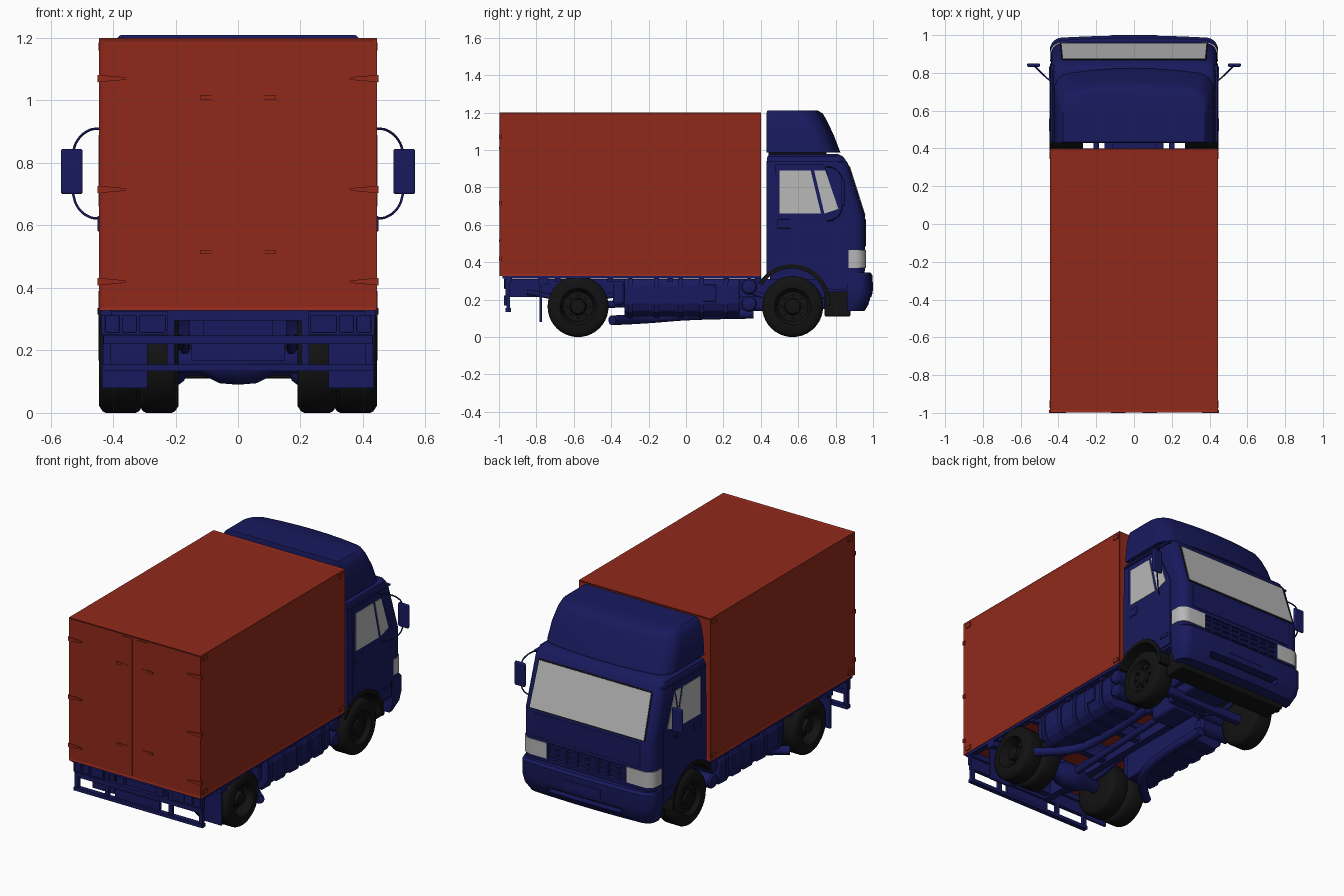
import bpy, bmesh, math
from mathutils import Vector

if "Cube" in bpy.data.objects:
    bpy.data.objects.remove(bpy.data.objects["Cube"])


def material(name, rgb):
    m = bpy.data.materials.new(name)
    m.diffuse_color = (*rgb, 1)
    m.use_nodes = True
    m.node_tree.nodes["Principled BSDF"].inputs["Base Color"].default_value = m.diffuse_color
    return m


RED = material("red", (0.28, 0.022, 0.011))
BLUE = material("blue", (0.009, 0.010, 0.11))
BLACK = material("black", (0.006, 0.006, 0.006))
GLASS = material("glass", (0.48, 0.48, 0.48))
smooth_parts = []


def finish(name, bm, mat, mirror=False, bevel=0.0, smooth=False):
    bmesh.ops.remove_doubles(bm, verts=bm.verts, dist=1e-5)
    bmesh.ops.recalc_face_normals(bm, faces=bm.faces)
    me = bpy.data.meshes.new(name)
    bm.to_mesh(me)
    bm.free()
    me.materials.append(mat)
    o = bpy.data.objects.new(name, me)
    bpy.context.collection.objects.link(o)
    if bevel:
        b = o.modifiers.new("bevel", "BEVEL")
        b.width, b.segments = bevel, 3
    if mirror:
        o.modifiers.new("mirror", "MIRROR")
    if smooth:
        smooth_parts.append(o)
    return o


def prism(name, pts, offset, mat, **kw):
    bm = bmesh.new()
    f = bm.faces.new([bm.verts.new(p) for p in pts])
    ext = bmesh.ops.extrude_face_region(bm, geom=[f], use_keep_orig=True)
    vs = [v for v in ext["geom"] if isinstance(v, bmesh.types.BMVert)]
    bmesh.ops.translate(bm, verts=vs, vec=offset)
    return finish(name, bm, mat, **kw)


def side_panel(name, yz, x0, x1, mat, **kw):
    return prism(name, [(x0, y, z) for y, z in yz], (x1 - x0, 0, 0), mat, **kw)


def box(name, x, y, z, mat, **kw):
    pts = [(x[0], y[0], z[0]), (x[1], y[0], z[0]), (x[1], y[1], z[0]), (x[0], y[1], z[0])]
    return prism(name, pts, (0, 0, z[1] - z[0]), mat, **kw)


def bridge(bm, rings, cap):
    n = len(rings[0])
    for a, b in zip(rings, rings[1:]):
        for i in range(n):
            bm.faces.new((a[i], a[(i + 1) % n], b[(i + 1) % n], b[i]))
    if cap:
        bm.faces.new(rings[0])
        bm.faces.new(rings[-1])


def loft_mesh(levels, grow=0.0):
    # each level: z, back y, front y, half width, front corner radius, front bulge
    bm = bmesh.new()
    rings = []
    for z, yb, yf, hw, r, bulge in levels:
        yf, hw = yf + grow, hw + grow
        half = [(hw - r + r * math.cos(a * math.pi / 14), yf - r + r * math.sin(a * math.pi / 14)) for a in range(8)]
        half += [((hw - r) * k, yf) for k in (0.66, 0.33)]
        half = [(hw, yb)] + [(x, y - bulge * (x / hw) ** 2) for x, y in half]
        pts = half + [(0, yf)] + [(-x, y) for x, y in reversed(half)]
        rings.append([bm.verts.new((x, y, z)) for x, y in pts])
    bridge(bm, rings, True)
    return bm


def lathe(name, profile, y, z, mat, n=40, **kw):
    bm = bmesh.new()
    rings = [[bm.verts.new((x, y + r * math.cos(2 * math.pi * i / n), z + r * math.sin(2 * math.pi * i / n)))
              for i in range(n)] for x, r in profile]
    bridge(bm, rings, True)
    return finish(name, bm, mat, smooth=True, **kw)


def tube(name, paths, radius, mat):
    cu = bpy.data.curves.new(name, "CURVE")
    cu.dimensions, cu.bevel_depth, cu.bevel_resolution = "3D", radius, 3
    cu.resolution_u, cu.use_fill_caps = 6, True
    for path in paths:
        s = cu.splines.new("BEZIER")
        s.bezier_points.add(len(path) - 1)
        for p, co in zip(s.bezier_points, path):
            p.co = co
            p.handle_left_type = p.handle_right_type = "AUTO"
    cu.materials.append(mat)
    bpy.context.collection.objects.link(bpy.data.objects.new(name, cu))


def both(path):
    return [[(s * x, y, z) for x, y, z in path] for s in (1, -1)]


def cut(target, cutter):
    m = target.modifiers.new("cut", "BOOLEAN")
    m.operation, m.object, m.solver = "DIFFERENCE", cutter, "EXACT"
    bpy.context.view_layer.objects.active = target
    bpy.ops.object.modifier_apply(modifier="cut")
    bpy.data.objects.remove(cutter)


def arc(cy, cz, r, a0, a1, n=16):
    return [(cy + r * math.cos(math.radians(a0 + (a1 - a0) * i / n)),
             cz + r * math.sin(math.radians(a0 + (a1 - a0) * i / n))) for i in range(n + 1)]


# Cargo box with recessed panels
cargo = box("cargo_box", (-.445, .445), (-.997, .40), (.327, 1.2), RED)
bm = bmesh.new()
bm.from_mesh(cargo.data)
bmesh.ops.inset_individual(bm, faces=bm.faces[:], thickness=.016, depth=-.004)
bm.to_mesh(cargo.data)
bm.free()
for i, z in enumerate((.335, 1.15)):
    for y in (-.975, .345):
        box("corner_casting", (.438, .447), (y, y + .04), (z + .01, z + .035), RED, mirror=True)
box("door_lock_strip", (.018, .085), (-.997, -.99), (.345, 1.183), RED, mirror=True)
for z in (.515, 1.01):
    box("door_bracket", (.045, .122), (-1, -.99), (z - .007, z + .007), RED, mirror=True)
for z in (.42, .715, 1.07):
    prism("door_hinge", [(.36, -1, z - .004), (.45, -1, z - .012), (.45, -1, z + .012), (.36, -1, z + .004)],
          (0, .015, 0), RED, mirror=True)

# Cab shell, wheel arch and grille opening
cab_levels = [(.24, .43, .93, .435, .06, 0), (.36, .43, .957, .44, .06, 0), (.64, .43, .957, .44, .06, 0),
              (.93, .43, .865, .435, .055, 0), (.965, .435, .84, .425, .05, 0), (.98, .45, .81, .40, .04, 0)]
cab = finish("cab", loft_mesh(cab_levels), BLUE, smooth=True)
cut(cab, lathe("arch_cutter", [(-.6, .2), (.6, .2)], .565, .185, BLUE))
smooth_parts.pop()
cut(cab, box("grille_cutter", (-.265, .265), (.935, 1.1), (.37, .465), BLUE))
for z in (.385, .418, .45):
    box("grille_slat", (-.265, .265), (.93, .952), (z - .006, z + .006), BLUE)
for i in range(7):
    x = -.21 + i * .07
    box("grille_bar", (x - .005, x + .005), (.93, .955), (.37, .465), BLUE)
box("front_panel", (-.36, .36), (.95, .962), (.485, .63), BLUE, bevel=.004)

# Windscreen and its seal, following the slope
n = Vector((0, .953, .302))
for name, w0, w1, z0, z1, t, mat in (("windscreen_seal", .392, .384, .645, .918, .003, BLACK),
                                     ("windscreen", .386, .378, .652, .91, .006, GLASS)):
    y0, y1 = [.957 - (z - .64) * .317 for z in (z0, z1)]
    prism(name, [(-w0, y0, z0), (w0, y0, z0), (w1, y1, z1), (-w1, y1, z1)], n * t, mat)

# Doors, side windows, handles, gutters
side_panel("door", [(.478, .925), (.735, .925), (.85, .68), (.85, .255)] + arc(.565, .185, .207, 20, 115),
           .43, .444, BLUE, mirror=True)
side_panel("door_window", [(.50, .66), (.722, .66), (.667, .89), (.50, .89)], .438, .447, GLASS, mirror=True)
side_panel("quarter_window", [(.74, .66), (.815, .685), (.745, .89), (.685, .89)], .438, .447, GLASS, mirror=True)
box("door_handle", (.44, .45), (.49, .56), (.58, .63), BLUE, mirror=True, bevel=.004)
box("roof_gutter", (.42, .442), (.435, .84), (.932, .942), BLUE, mirror=True)
box("door_step", (.43, .449), (.77, .835), (.315, .335), BLUE, mirror=True)

# Wrap-round headlights, sliced from an enlarged cab section
bm = loft_mesh([(z, .43, .957, .44, .06, 0) for z in (.37, .465)], .005)
for co, no in (((.27, 0, 0), (1, 0, 0)), ((0, .868, 0), (0, 1, 0))):
    bmesh.ops.bisect_plane(bm, geom=bm.verts[:] + bm.edges[:] + bm.faces[:], plane_co=co, plane_no=no,
                           clear_inner=True)
finish("headlight", bm, GLASS, mirror=True, smooth=True)

# Roof wind deflector and its supports
finish("roof_deflector", loft_mesh([(.988, .43, .825, .425, .08, .04), (1.08, .43, .79, .42, .08, .04),
       (1.16, .43, .752, .405, .08, .04), (1.197, .43, .73, .39, .08, .04), (1.21, .435, .705, .375, .08, .04)]),
       BLUE, smooth=True)
box("deflector_support", (.22, .38), (.44, .75), (.97, .99), BLACK, mirror=True)

# Front bumper with intake slot
bumper = finish("front_bumper", loft_mesh([(.14, .86, .955, .42, .06, .015), (.19, .86, .985, .44, .06, .015),
                (.24, .86, .998, .445, .06, .015), (.33, .86, .998, .445, .06, .015),
                (.345, .86, .985, .44, .06, .015)]), BLUE, smooth=True)
cut(bumper, box("slot_cutter", (-.25, .25), (.93, 1.2), (.18, .215), BLUE))
box("intake_mesh", (-.25, .25), (.925, .935), (.18, .215), BLACK)
box("front_plate", (-.12, .12), (.985, 1.0), (.245, .295), BLUE)
box("cab_lower_skirt", (-.38, .38), (.74, .88), (.11, .25), BLACK, bevel=.01)

# Mirrors on looped arms
box("mirror", (.497, .567), (.832, .85), (.70, .845), BLUE, mirror=True, bevel=.008)
tube("mirror_arm", both([(.44, .755, .91), (.475, .785, .905), (.515, .825, .87), (.53, .84, .83)])
     + both([(.44, .755, .622), (.475, .785, .627), (.515, .825, .662), (.53, .84, .71)]), .004, BLUE)

# Wheels: single front, twin rear
def tyre(name, a, b, y, hub):
    lathe(name, [(a, .09), (a, .14), (a + .012, .158), (a + .022, .163), (b - .022, .163), (b - .012, .158),
                 (b, .14), (b, .098), (b - .012, .09), (b - hub, .08), (b - hub, .045), (b - .015, .038),
                 (b - .012, .02)], y, .163, BLACK, mirror=True)
    for i in range(8):
        t = i * math.pi / 4
        lathe("wheel_bolt", [(b - hub - .01, .007), (b - hub + .01, .007)], y + .06 * math.cos(t),
              .163 + .06 * math.sin(t), BLACK, n=6, mirror=True)


tyre("front_tyre", .305, .435, .57, .025)
tyre("rear_outer_tyre", .323, .445, -.577, .06)
tyre("rear_inner_tyre", .19, .316, -.577, .03)
side_panel("front_fender", arc(.565, .185, .205, -5, 150) + arc(.565, .185, .182, 150, -5), .27, .447, BLACK,
           mirror=True, smooth=True)

# Chassis rails, crossmembers, axles, driveline
box("chassis_rail", (.11, .155), (-.95, .88), (.215, .31), BLUE, mirror=True)
for y in (-.9, -.4, -.1, .2, .42):
    box("crossmember", (-.14, .14), (y - .02, y + .02), (.225, .3), BLUE)
for y in (-.96, -.7, -.42, -.1, .2, .37):
    box("floor_beam", (-.43, .43), (y, y + .03), (.295, .33), BLUE)
box("floor_side_rail", (.405, .44), (-.98, .40), (.312, .33), BLUE, mirror=True)
box("engine", (-.13, .13), (.45, .85), (.15, .40), BLUE, bevel=.02)
box("gearbox", (-.08, .08), (.25, .46), (.14, .27), BLUE, bevel=.02)
box("front_axle", (-.34, .34), (.545, .595), (.12, .17), BLUE, bevel=.01)
lathe("rear_axle", [(-.34, .035), (-.12, .04), (-.06, .07), (0, .075), (.06, .07), (.12, .04), (.34, .035)],
      -.577, .165, BLUE)
tube("drive_shaft", [[(0, .26, .2), (0, -.15, .185), (0, -.52, .17)]], .02, BLUE)
tube("leaf_spring", both([(.17, -.85, .24), (.17, -.577, .2), (.17, -.3, .24)])
     + both([(.2, .35, .24), (.2, .57, .18), (.2, .8, .24)]), .014, BLUE)

# Side tanks with straps, air cylinders, exhausts
tank_profile = [(.22, .12), (.37, .11), (.41, .14), (.425, .18), (.425, .27), (.405, .31), (.22, .31)]
def tank(name, y0, y1, grow):
    prism(name, [(x + grow, y0, z + (grow if z > .2 else -grow)) for x, z in tank_profile], (0, y1 - y0, 0),
          BLUE, mirror=True, bevel=.006 if grow == 0 else 0)


tank("fuel_tank", -.33, .285, 0)
for y in (-.31, -.17, -.04, .07, .2):
    tank("tank_strap", y, y + .025, .007)
box("tank_end", (.24, .40), (-.39, -.33), (.17, .30), BLUE, mirror=True, bevel=.02)
box("tank_hatch", (.42, .435), (.09, .16), (.19, .28), BLUE, mirror=True, bevel=.004)
for z in (.178, .27):
    lathe("air_cylinder", [(.2, .03), (.21, .043), (.415, .043), (.425, .035), (.43, .015)], .337, z, BLUE,
          n=24, mirror=True)
tube("exhaust_pipe", both([(.425, -.395, .09), (.36, -.34, .092), (.24, -.2, .1), (.2, .0, .115), (.2, .36, .125)]),
     .027, BLUE)

# Rear mudflaps, lamp boxes and underrun frame
box("mudflap", (.29, .435), (-.782, -.77), (.08, .33), BLUE, mirror=True)
box("mudflap_bracket", (.2, .44), (-.79, -.735), (.28, .33), BLUE, mirror=True)
box("lamp_board", (.225, .437), (-.965, -.945), (.25, .325), BLUE, mirror=True)
for x0, x1 in ((.232, .315), (.325, .37), (.38, .425)):
    box("tail_lamp", (x0, x1), (-.972, -.96), (.257, .312), BLUE, mirror=True, bevel=.003)
box("rear_crossbar", (-.43, .43), (-.965, -.94), (.22, .248), BLUE)
box("underrun_bar", (-.435, .435), (-.965, -.935), (.134, .155), BLUE)
for x in (.215, .42):
    box("underrun_post", (x - .012, x + .012), (-.96, -.94), (.14, .33), BLUE, mirror=True)
box("rear_plate", (-.15, .15), (-.972, -.955), (.168, .222), BLUE)

# Smooth shading for curved parts
bpy.ops.object.select_all(action="DESELECT")
for o in smooth_parts:
    o.select_set(True)
bpy.context.view_layer.objects.active = smooth_parts[0]
bpy.ops.object.shade_smooth_by_angle(angle=math.radians(35))
